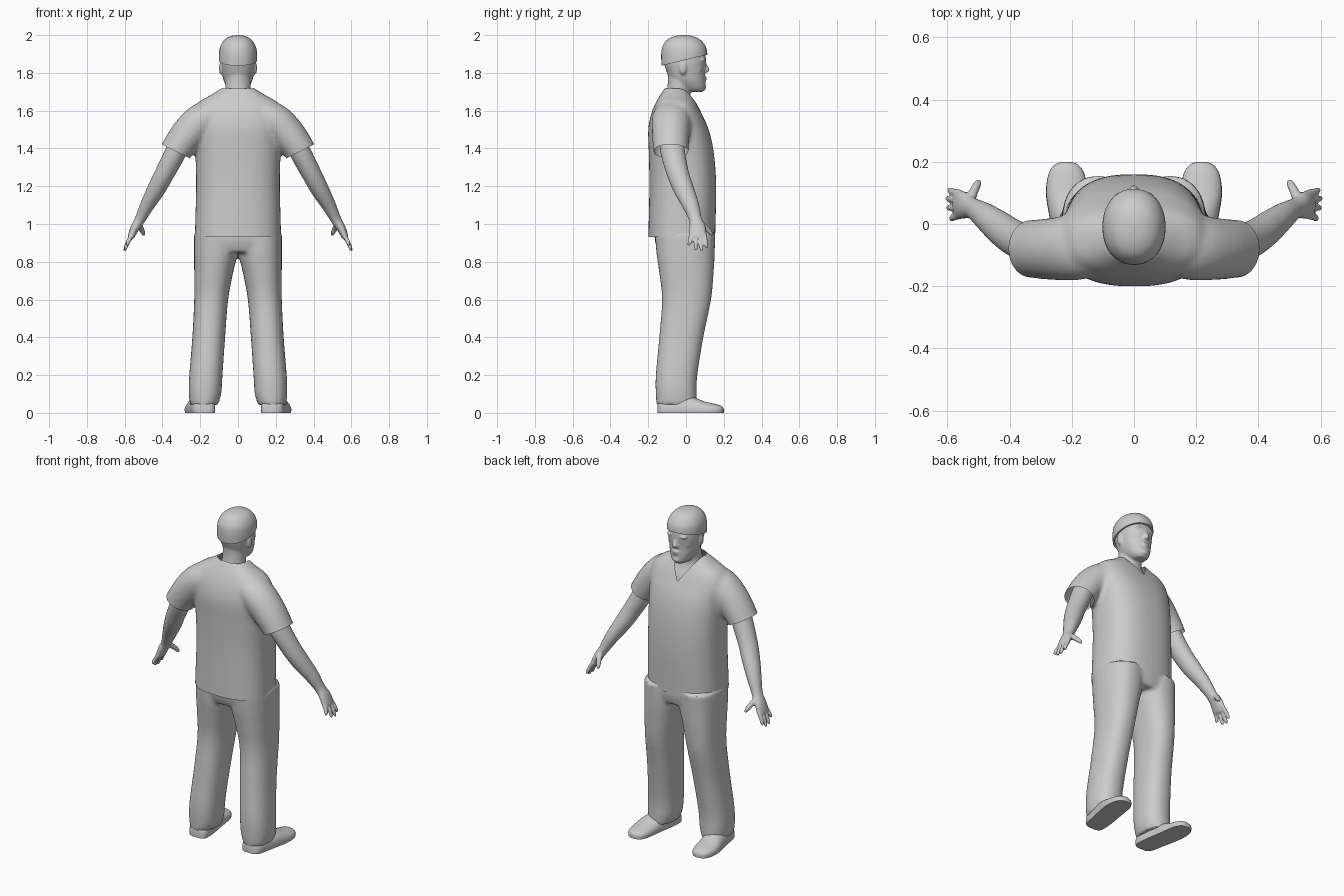
import bpy, bmesh, math
from mathutils import Vector

if "Cube" in bpy.data.objects:
    bpy.data.objects.remove(bpy.data.objects["Cube"])

grey = bpy.data.materials.new("light_grey")
grey.diffuse_color = (0.6, 0.6, 0.6, 1)
grey.use_nodes = True
grey.node_tree.nodes["Principled BSDF"].inputs["Base Color"].default_value = grey.diffuse_color


def spline(rows, steps):
    """Catmull-Rom interpolation of station rows."""
    out = []
    for i in range(len(rows) - 1):
        a, b = rows[max(i - 1, 0)], rows[i]
        c, d = rows[i + 1], rows[min(i + 2, len(rows) - 1)]
        for s in range(steps):
            t = s / steps
            out.append([0.5 * (2 * q + (r - p) * t + (2 * p - 5 * q + 4 * r - w) * t * t
                        + (3 * q - p - 3 * r + w) * t ** 3) for p, q, r, w in zip(a, b, c, d)])
    return out + [list(rows[-1])]


def tube(bm, rows, side=1, along=False, power=2.0, n=28, steps=4):
    """Loft of rings. Rows: x, y, z, half width, half depth (in y)."""
    st = spline(rows, steps)
    rings = []
    for i, (x, y, z, a, b) in enumerate(st):
        u, v = Vector((1, 0, 0)), Vector((0, 1, 0))
        if along:
            t = Vector(st[min(i + 1, len(st) - 1)][:3]) - Vector(st[max(i - 1, 0)][:3])
            t.normalize()
            v = (v - t * v.dot(t)).normalized()
            u = v.cross(t)
        ring = []
        for k in range(n):
            ang = 2 * math.pi * k / n
            c, s = math.cos(ang), math.sin(ang)
            p = Vector((x, y, z)) + u * (a * math.copysign(abs(c) ** (2 / power), c)) \
                + v * (b * math.copysign(abs(s) ** (2 / power), s))
            ring.append(bm.verts.new((p.x * side, p.y, p.z)))
        rings.append(ring)
    for r, q in zip(rings, rings[1:]):
        for k in range(n):
            bm.faces.new((r[k], r[(k + 1) % n], q[(k + 1) % n], q[k]))
    bm.faces.new(rings[0])
    bm.faces.new(rings[-1])


def ball(bm, centre, size):
    vs = bmesh.ops.create_uvsphere(bm, u_segments=16, v_segments=10, radius=1)["verts"]
    for v in vs:
        v.co = Vector([c + p * s for c, p, s in zip(centre, v.co, size)])


def finish(name, bm, voxel=0, smooth=4, angle=40):
    """Make the object; optionally fuse its parts into one smooth skin."""
    bmesh.ops.recalc_face_normals(bm, faces=bm.faces)
    me = bpy.data.meshes.new(name)
    bm.to_mesh(me)
    bm.free()
    ob = bpy.data.objects.new(name, me)
    bpy.context.collection.objects.link(ob)
    bpy.context.view_layer.objects.active = ob
    bpy.ops.object.select_all(action='DESELECT')
    ob.select_set(True)
    if voxel:
        m = ob.modifiers.new("fuse", 'REMESH')
        m.mode, m.voxel_size = 'VOXEL', voxel
        bpy.ops.object.modifier_apply(modifier="fuse")
        m = ob.modifiers.new("soften", 'SMOOTH')
        m.factor, m.iterations = 0.5, smooth
        bpy.ops.object.modifier_apply(modifier="soften")
    ob.data.materials.clear()
    ob.data.materials.append(grey)
    bpy.ops.object.shade_smooth_by_angle(angle=math.radians(angle))
    return ob


def cut(bm, co, no, faces=None):
    fs = faces if faces is not None else bm.faces[:]
    geom = list({e for f in fs for e in list(f.verts) + list(f.edges)}) + list(fs)
    return bmesh.ops.bisect_plane(bm, geom=geom, plane_co=co, plane_no=no)


def drop(bm, test):
    bmesh.ops.delete(bm, geom=[f for f in bm.faces if test(f.calc_center_median())],
                     context='FACES')


# shirt: torso and sleeves fused, then trimmed at hem, cuffs and V neck
bm = bmesh.new()
tube(bm, [(0, -.022, .88, .23, .178), (0, -.022, .95, .228, .177), (0, -.017, 1.2, .222, .177),
          (0, -.025, 1.38, .226, .172), (0, -.04, 1.5, .235, .16), (0, -.05, 1.58, .24, .135),
          (0, -.053, 1.64, .215, .108), (0, -.055, 1.685, .14, .08), (0, -.05, 1.73, .07, .055)],
     power=2.5, n=48)
for s in (1, -1):
    tube(bm, [(.08, -.06, 1.62, .055, .09), (.18, -.075, 1.555, .093, .105), (.26, -.08, 1.48, .093, .1),
              (.33, -.08, 1.385, .083, .093), (.365, -.08, 1.315, .08, .09)], s, along=True)
shirt = finish("shirt", bm, voxel=.011, smooth=8)
bm = bmesh.new()
bm.from_mesh(shirt.data)
cut(bm, (0, 0, .93), (0, 0, 1))
drop(bm, lambda c: c.z < .93)
for s in (1, -1):
    cuff, axis = Vector((s * .33, -.08, 1.385)), Vector((s * .45, 0, -.89))
    cut(bm, cuff, axis, [f for f in bm.faces if f.calc_center_median().x * s > .243])
    drop(bm, lambda c: c.x * s > .243 and (c - cuff).dot(axis) > 0)
    cut(bm, (0, 0, 1.585), (-s * 1.5, 0, 1),
        [f for f in bm.faces if f.calc_center_median().y > -.05 and f.calc_center_median().z > 1.55])
drop(bm, lambda c: (c.y > -.05 and c.z > 1.585 + 1.5 * abs(c.x)) or c.z > 1.718)
bm.to_mesh(shirt.data)
bm.free()
bpy.ops.object.shade_smooth_by_angle(angle=math.radians(50))

# trousers: hips and two legs
bm = bmesh.new()
tube(bm, [(0, -.005, .85, .2, .14), (0, -.008, .92, .222, .158), (0, -.01, 1.02, .21, .15)], power=2.5)
for s in (1, -1):
    tube(bm, [(.18, -.05, .042, .073, .106), (.175, -.052, .1, .086, .108), (.17, -.05, .2, .088, .11),
              (.155, -.025, .4, .087, .117), (.142, .003, .6, .09, .13), (.128, .002, .75, .104, .145),
              (.118, -.002, .84, .115, .154), (.115, -.005, .95, .117, .16)], s, power=2.3)
finish("trousers", bm, voxel=.011)

# shoes: rounded tops over flat soles
for s, label in ((1, "right"), (-1, "left")):
    bm = bmesh.new()
    # rows run heel to toe: y, centre x, half width, height
    for y0, y1 in ((0, 1),):
        prof = spline([(-.152, .178, .03, .05), (-.13, .18, .058, .08), (-.05, .19, .066, .09),
                       (.03, .205, .068, .085), (.1, .215, .068, .06), (.16, .217, .058, .046),
                       (.19, .217, .038, .036), (.2, .217, .012, .02)], 4)
        rings = []
        for y, x, w, h in prof:
            ring = [(x - w * .95, y, 0), (x + w * .95, y, 0)]
            ring += [(x + w * math.cos(math.pi * k / 14), y,
                      .014 + (h - .014) * math.sin(math.pi * k / 14) ** .8) for k in range(15)]
            rings.append([bm.verts.new((p[0] * s, p[1], p[2])) for p in ring])
        for r, q in zip(rings, rings[1:]):
            for k in range(len(r)):
                j = (k + 1) % len(r)
                bm.faces.new((r[k], r[j], q[j], q[k]))
        bm.faces.new(rings[0])
        bm.faces.new(rings[-1])
    finish(label + "_shoe", bm)

    # arm with palm, four fingers and thumb
    bm = bmesh.new()
    tube(bm, [(.29, -.08, 1.47, .055, .065), (.335, -.068, 1.37, .056, .064), (.39, -.042, 1.265, .052, .058),
              (.432, -.012, 1.185, .048, .054), (.48, .025, 1.1, .038, .044), (.518, .05, 1.025, .028, .034),
              (.545, .06, .98, .024, .043), (.566, .062, .935, .018, .046), (.572, .062, .922, .012, .04)],
         s, along=True)
    for y, tip_y, tip_x, tip_z in ((.098, .108, .592, .873), (.076, .082, .598, .858),
                                   (.052, .052, .596, .862), (.028, .016, .585, .885)):
        tube(bm, [(.556, y, .95, .011, .012), (.58, (y + tip_y) / 2, .91, .0115, .0115),
                  (tip_x, tip_y, tip_z + .008, .009, .009), (tip_x + .001, tip_y, tip_z, .004, .004)],
             s, along=True, n=12)
    tube(bm, [(.53, .07, 1.005, .018, .02), (.515, .105, .98, .015, .015), (.502, .13, .953, .012, .012),
              (.498, .138, .938, .005, .005)], s, along=True, n=12)
    finish(label + "_arm", bm, voxel=.005, smooth=3)

# head: skull, neck, upper chest and facial features
bm = bmesh.new()
tube(bm, [(0, .045, 1.698, .03, .042), (0, .034, 1.715, .052, .066), (0, .012, 1.755, .074, .09),
          (0, 0, 1.8, .085, .1), (0, -.006, 1.86, .092, .112), (0, -.008, 1.92, .085, .105),
          (0, -.008, 1.96, .05, .07)], power=2.2)
tube(bm, [(0, -.05, 1.53, .14, .125), (0, -.05, 1.6, .12, .108), (0, -.05, 1.66, .088, .078),
          (0, -.04, 1.7, .068, .064), (0, -.03, 1.76, .068, .066), (0, -.025, 1.82, .07, .075)])
tube(bm, [(0, .09, 1.862, .01, .012), (0, .1, 1.84, .011, .014), (0, .106, 1.815, .016, .02),
          (0, .1, 1.802, .018, .014)], n=14)
ball(bm, (0, .094, 1.775), (.028, .016, .007))
ball(bm, (0, .092, 1.763), (.024, .017, .008))
ball(bm, (0, .092, 1.724), (.026, .016, .016))
for s in (1, -1):
    ball(bm, (s * .036, .086, 1.87), (.032, .018, .01))
    ball(bm, (s * .036, .078, 1.848), (.016, .017, .01))
    ball(bm, (s * .05, .06, 1.82), (.022, .025, .018))
    ball(bm, (s * .09, -.016, 1.825), (.011, .02, .034))
finish("head", bm, voxel=.006, smooth=3)

# cap with a rim that rises toward the forehead
bm = bmesh.new()
tube(bm, [(0, -.01, 1.8, .094, .115), (0, -.01, 1.85, .1, .12), (0, -.009, 1.9, .101, .122),
          (0, -.01, 1.94, .094, .114), (0, -.012, 1.975, .072, .088), (0, -.012, 1.994, .04, .05),
          (0, -.012, 2.0, .006, .008)], power=2.15, n=40)
rim, up = Vector((0, -.13, 1.838)), Vector((0, -.24, 1))
cut(bm, rim, up)
drop(bm, lambda c: (c - rim).dot(up) < 0)
bmesh.ops.holes_fill(bm, edges=[e for e in bm.edges if e.is_boundary], sides=0)
finish("cap", bm)
